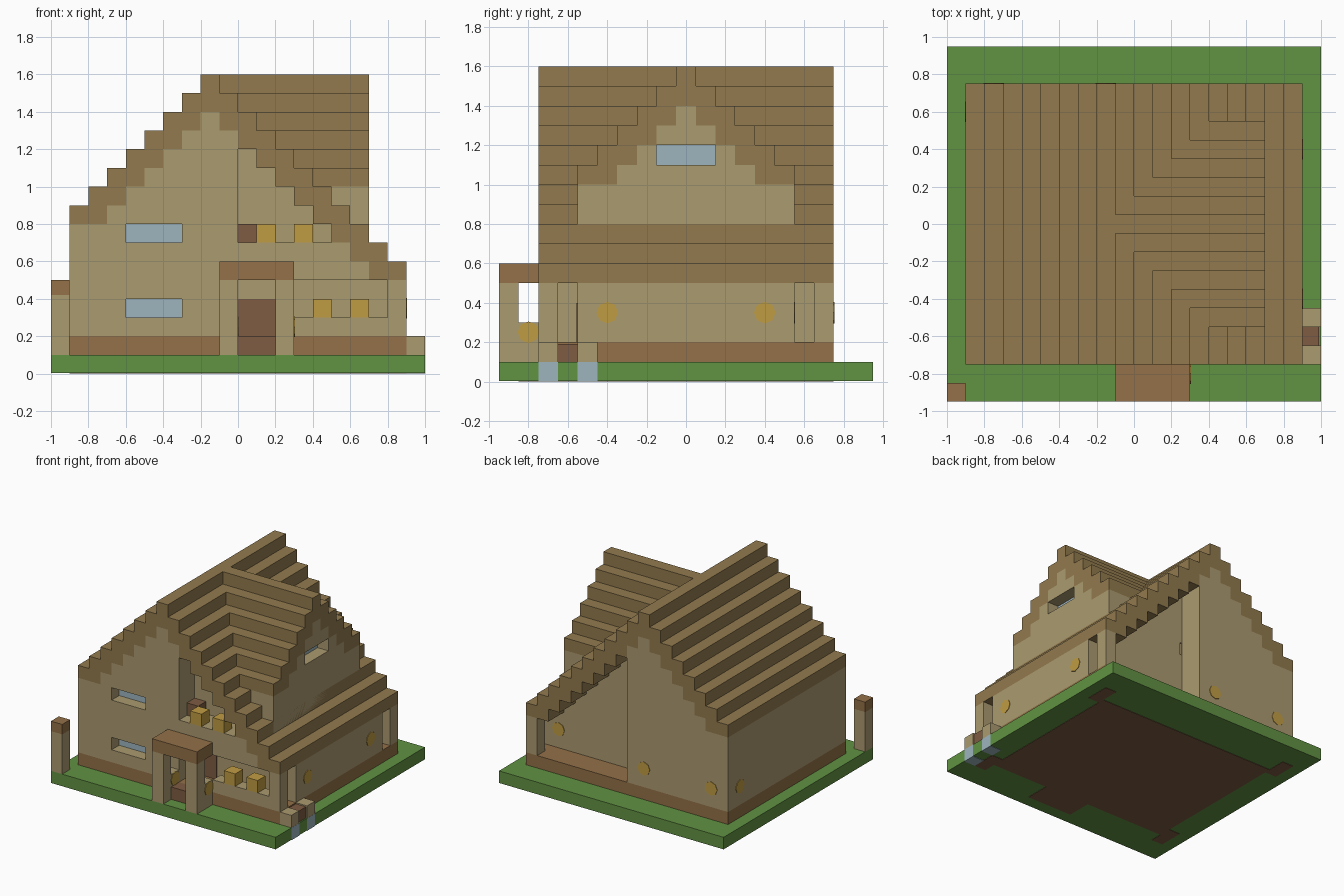
import bpy, bmesh
from mathutils import Vector

cube = bpy.data.objects.get("Cube")
if cube:
    bpy.data.objects.remove(cube, do_unlink=True)


def material(name, rgb):
    lin = [((c / 255 + 0.055) / 1.055) ** 2.4 for c in rgb] + [1]
    m = bpy.data.materials.new(name)
    m.use_nodes = True
    m.diffuse_color = lin
    m.node_tree.nodes["Principled BSDF"].inputs["Base Color"].default_value = lin
    return m


GRASS = material("grass green", (97, 146, 66))
PLASTER = material("tan plaster", (171, 155, 112))
ROOF = material("roof brown", (146, 122, 78))
WOOD = material("plank brown", (147, 113, 72))
DOOR = material("door brown", (126, 92, 67))
GLASS = material("window blue", (157, 181, 191))
GOLD = material("lamp gold", (192, 156, 67))


def finish(name, bm, mat):
    bmesh.ops.recalc_face_normals(bm, faces=bm.faces)
    mesh = bpy.data.meshes.new(name)
    bm.to_mesh(mesh)
    bm.free()
    mesh.materials.append(mat)
    obj = bpy.data.objects.new(name, mesh)
    bpy.context.collection.objects.link(obj)
    return obj


def prism(name, pts, axis, a, b, mat):
    """Extrude a (side, height) outline along x or y from a to b."""
    bm = bmesh.new()
    put = (lambda u, v: (a, u, v)) if axis == "x" else (lambda u, v: (u, a, v))
    face = bm.faces.new([bm.verts.new(put(u, v)) for u, v in pts])
    moved = bmesh.ops.extrude_face_region(bm, geom=[face])["geom"]
    shift = Vector((b - a, 0, 0) if axis == "x" else (0, b - a, 0))
    bmesh.ops.translate(bm, vec=shift, verts=[v for v in moved if isinstance(v, bmesh.types.BMVert)])
    return finish(name, bm, mat)


def box(name, x0, x1, y0, y1, z0, z1, mat):
    return prism(name, [(x0, z0), (x1, z0), (x1, z1), (x0, z1)], "y", y0, y1, mat)


def stairs(start, heights):
    """Stepped line with one tread of 0.1 for each height."""
    pts = []
    for i, h in enumerate(heights):
        for u in (start + i * 0.1, start + (i + 1) * 0.1):
            if pts and pts[-1][1] == h:
                pts.pop() if len(pts) > 1 and pts[-2][1] == h else None
            pts.append((u, h))
    return pts


def wall_outline(start, heights, base):
    line = stairs(start, heights)
    return [(start, base)] + line + [(line[-1][0], base)]


def window(wall, x0, x1, y0, y1, z0, z1, axis, pane):
    """Cut a niche into a wall and put a thin pane at its back."""
    cutter = box("window_cutter", x0, x1, y0, y1, z0, z1, PLASTER)
    cutter.hide_render = True
    mod = wall.modifiers.new("niche", "BOOLEAN")
    mod.operation, mod.solver, mod.object = "DIFFERENCE", "EXACT", cutter
    bpy.context.view_layer.objects.active = wall
    bpy.ops.object.modifier_apply(modifier=mod.name)
    bpy.data.objects.remove(cutter, do_unlink=True)
    if axis == "x":
        box("window_pane", pane - 0.004, pane + 0.004, y0, y1, z0, z1, GLASS)
    else:
        box("window_pane", x0, x1, pane - 0.004, pane + 0.004, z0, z1, GLASS)


def lamp(x, y, z, normal):
    """Flat eight-sided wall lamp."""
    bm = bmesh.new()
    bmesh.ops.create_cone(bm, cap_ends=True, segments=8, radius1=0.055, radius2=0.055, depth=0.008)
    turn = Vector(normal).to_track_quat("Z", "Y").to_matrix()
    bmesh.ops.rotate(bm, matrix=turn, verts=bm.verts)
    bmesh.ops.translate(bm, vec=(x, y, z), verts=bm.verts)
    finish("wall_lamp", bm, GOLD)


# Ground and underside
box("ground", -1, 1, -0.95, 0.95, 0.003, 0.1, GRASS)
box("underside", -0.8, 0.8, -0.65, 0.6, 0, 0.05, DOOR)
box("underside_porch", -0.1, 0.3, -0.85, -0.6, 0, 0.05, DOOR)
for sx in (-1, 1):
    for sy in (-1, 1):
        box("underside_corner", sx * 0.85 - 0.05, sx * 0.85 + 0.05,
            sy * 0.65 - 0.1, sy * 0.65 + 0.1, 0, 0.05, DOOR)
box("foundation", -0.9, 0.9, -0.75, 0.75, 0.1, 0.2, WOOD)

# Main walls: full depth on one half, set back under the roof on the other
roof_tops = [round(0.9 + i * 0.1, 1) for i in range(8)] + [round(1.5 - i * 0.1, 1) for i in range(10)]
roof_lows = [round(t - 0.2, 1) for t in roof_tops]
roof_lows[0], roof_lows[-1] = 0.8, 0.5
full_wall = prism("full_wall", wall_outline(-0.9, roof_lows[:9], 0.2), "y", -0.75, 0.75, PLASTER)
recessed_wall = prism("recessed_wall", wall_outline(0, roof_lows[9:], 0.2), "y", -0.55, 0.55, PLASTER)
for z in (0.3, 0.7):
    window(full_wall, -0.6, -0.3, -0.8, -0.65, z, z + 0.1, "y", -0.65)
window(recessed_wall, 0.005, 0.3, 0.45, 0.6, 0.7, 0.8, "y", 0.45)

# Main stepped roof
prism("main_roof", stairs(-0.9, roof_tops) + stairs(-0.9, roof_lows)[::-1], "y", -0.75, 0.75, ROOF)

# Cross gable
rise = [round(1.1 + i * 0.1, 1) for i in range(6)]
gable_tops = rise + rise[-2::-1]
gable_lows = [max(1.0, round(t - 0.2, 1)) for t in gable_tops]
prism("gable_roof", stairs(-0.55, gable_tops) + stairs(-0.55, gable_lows)[::-1], "x", -0.1, 0.7, ROOF)
gable_wall = prism("gable_wall", wall_outline(-0.55, gable_lows, 0.7), "x", 0.02, 0.7, PLASTER)
window(gable_wall, 0.6, 0.75, -0.15, 0.15, 1.1, 1.2, "x", 0.6)

# Balcony floor, veranda rail and corner posts
box("balcony_floor", 0, 0.6, -0.75, -0.55, 0.5, 0.7, PLASTER)
box("balcony_floor_end", 0.6, 0.7, -0.75, -0.55, 0.5, 0.6, PLASTER)
box("veranda_rail", 0.3, 0.9, -0.75, -0.65, 0.2, 0.3, PLASTER)
for name, y in (("front_post", -0.75), ("back_post", 0.65)):
    box(name, 0.8, 0.9, y, y + 0.1, 0.2, 0.5, PLASTER)

# Lantern blocks on both rails
for x, z in ((0.1, 0.7), (0.3, 0.7), (0.4, 0.3), (0.6, 0.3)):
    box("rail_lantern", x, x + 0.1, -0.75, -0.65, z, z + 0.1, GOLD)

# Doors
box("front_door", 0, 0.2, -0.556, -0.548, 0.2, 0.4, DOOR)
box("balcony_door", 0, 0.1, -0.65, -0.55, 0.7, 0.8, DOOR)

# Porch with canopy, pillars and step
box("porch_canopy", -0.1, 0.3, -0.95, -0.75, 0.5, 0.6, WOOD)
box("porch_step", 0, 0.2, -0.85, -0.75, 0.1, 0.2, DOOR)
for x in (-0.1, 0.2):
    box("porch_pillar", x, x + 0.1, -0.95, -0.85, 0.1, 0.5, PLASTER)
    box("porch_side", x, x + 0.1, -0.85, -0.75, 0.1, 0.3, PLASTER)
    lamp(x + 0.1, -0.8, 0.25, (1, 0, 0))

# Wall lamps
for y in (-0.4, 0.4):
    lamp(0.9, y, 0.35, (1, 0, 0))
for x, y in ((-0.75, 0.75), (-0.15, 0.75), (0.75, 0.55)):
    lamp(x, y, 0.35, (0, 1, 0))
lamp(-0.9, 0.6, 0.35, (-1, 0, 0))

# Corner gatepost
box("gatepost", -1, -0.9, -0.95, -0.85, 0.1, 0.42, PLASTER)
box("gatepost_cap", -1, -0.9, -0.95, -0.85, 0.42, 0.5, WOOD)

# Side step with two blocks on glass
box("side_step", 0.9, 0.99, -0.65, -0.55, 0.1, 0.19, DOOR)
for y in (-0.75, -0.55):
    box("side_block", 0.9, 1, y, y + 0.1, 0.1, 0.2, PLASTER)
    box("side_glass", 0.9, 1.001, y, y + 0.1, 0, 0.1, GLASS)
